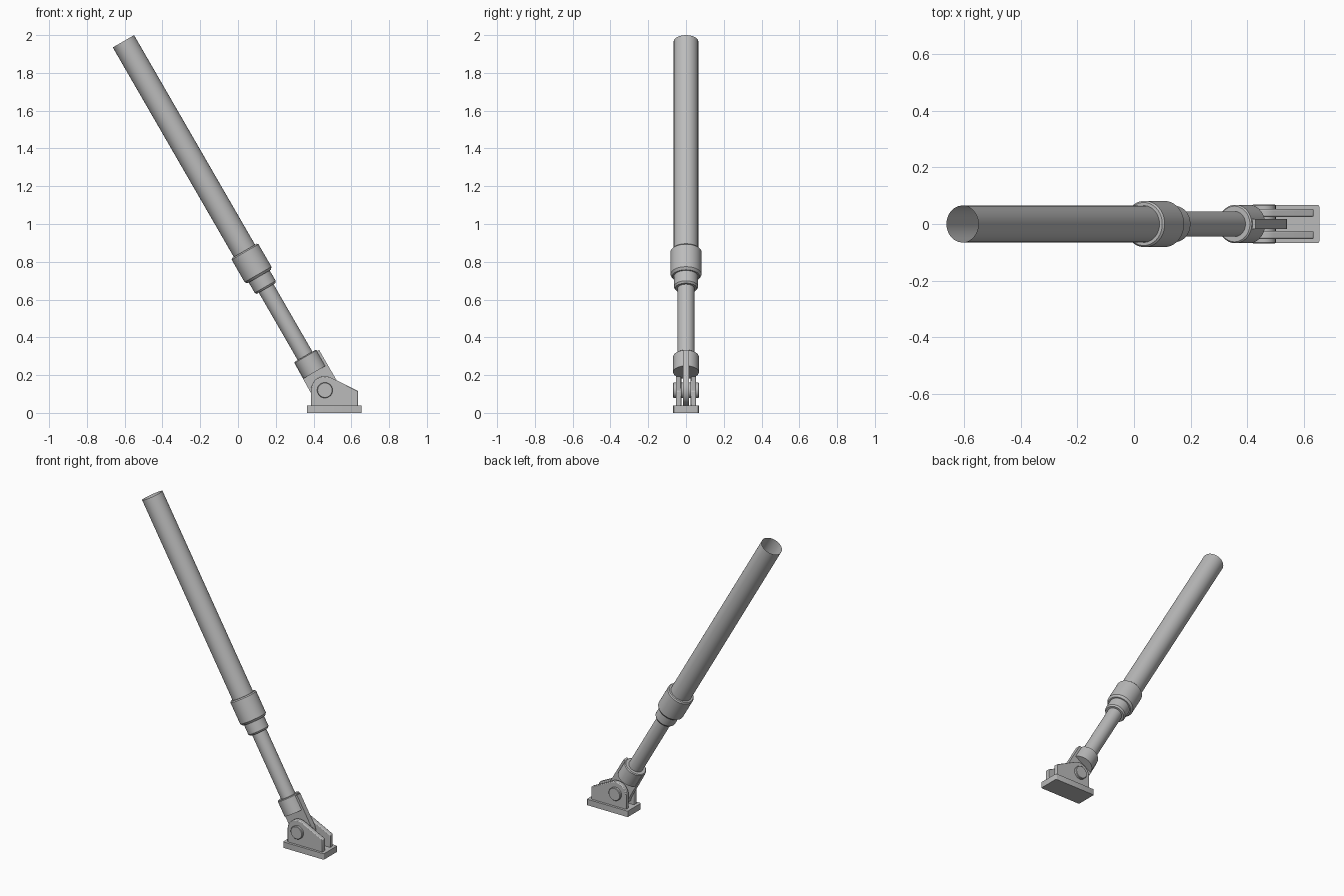
import bpy, bmesh, math
from mathutils import Matrix, Vector

if "Cube" in bpy.data.objects:
    bpy.data.objects.remove(bpy.data.objects["Cube"])

grey = bpy.data.materials.new("steel_grey")
grey.diffuse_color = (0.5, 0.5, 0.5, 1)
grey.use_nodes = True
grey.node_tree.nodes["Principled BSDF"].inputs["Base Color"].default_value = grey.diffuse_color

PIN = Vector((0.46, 0, 0.12))
# strut frame: origin at the pin, local z runs up along the leaning strut
STRUT = Matrix.Translation(PIN) @ Matrix.Rotation(math.radians(-30), 4, 'Y')


def finish(name, bm, matrix=Matrix(), bevel=0, fix=True):
    if fix:
        bmesh.ops.recalc_face_normals(bm, faces=bm.faces[:])
    mesh = bpy.data.meshes.new(name)
    bm.to_mesh(mesh)
    bm.free()
    mesh.materials.append(grey)
    ob = bpy.data.objects.new(name, mesh)
    bpy.context.collection.objects.link(ob)
    ob.matrix_world = matrix
    if bevel:
        mod = ob.modifiers.new("edge", 'BEVEL')
        mod.width = bevel
        mod.segments = 2
        mod.limit_method = 'ANGLE'
        mod.angle_limit = math.radians(40)
    bpy.ops.object.select_all(action='DESELECT')
    ob.select_set(True)
    bpy.context.view_layer.objects.active = ob
    bpy.ops.object.shade_smooth_by_angle(angle=math.radians(30))
    return ob


def lathe(name, profile, matrix=STRUT, n=48):
    """Spin (radius, height) points round the local z axis."""
    bm = bmesh.new()
    rings = []
    for r, z in profile:
        if r == 0:
            rings.append([bm.verts.new((0, 0, z))] * n)
        else:
            rings.append([bm.verts.new((r * math.cos(2 * math.pi * i / n),
                                        r * math.sin(2 * math.pi * i / n), z))
                          for i in range(n)])
    for a, b in zip(rings, rings[1:]):
        for i in range(n):
            j = (i + 1) % n
            quad = list(dict.fromkeys((a[i], a[j], b[j], b[i])))
            bm.faces.new(quad)
    return finish(name, bm, matrix)


def plate(name, outline, y0, y1, matrix=Matrix(), bevel=0):
    """Extrude an (x, z) outline from y0 to y1."""
    bm = bmesh.new()
    face = bm.faces.new([bm.verts.new((x, y0, z)) for x, z in outline])
    top = bmesh.ops.extrude_face_region(bm, geom=[face])
    verts = [v for v in top["geom"] if isinstance(v, bmesh.types.BMVert)]
    bmesh.ops.translate(bm, verts=verts, vec=(0, y1 - y0, 0))
    return finish(name, bm, matrix, bevel)


def arc(cx, cz, r, a0, a1, n=20):
    return [(cx + r * math.cos(math.radians(a0 + (a1 - a0) * i / n)),
             cz + r * math.sin(math.radians(a0 + (a1 - a0) * i / n)))
            for i in range(n + 1)]


# Telescoping strut, from the open upper tube down to the rod end
lathe("upper_tube", [(0.065, 0.80), (0.065, 2.133)])
lathe("sleeve", [(0.0, 0.852), (0.076, 0.852), (0.082, 0.845),
                 (0.082, 0.708), (0.072, 0.695), (0.0, 0.695)])
lathe("collar", [(0.0, 0.72), (0.064, 0.72), (0.064, 0.632),
                 (0.057, 0.622), (0.0, 0.622)])
lathe("rod", [(0.0, 0.65), (0.045, 0.65), (0.045, 0.15), (0.0, 0.15)])
lathe("rod_socket", [(0.0, 0.21), (0.063, 0.21), (0.068, 0.205),
                     (0.068, 0.11), (0.0, 0.11)])

# Lug blade that carries the pin eye
plate("lug", [(-0.068, 0.2), (-0.072, 0.0)] + arc(0, 0, 0.08, 195, 360) +
      [(0.08, 0.2)], -0.017, 0.017, STRUT)

# Mirrored bracket cheeks
cheek = ([(0.635, 0.03), (0.635, 0.116)] + arc(PIN.x, PIN.z, 0.074, 63, 180) +
         [(PIN.x - 0.074, 0.03)])
for side, name in ((-1, "front_cheek"), (1, "back_cheek")):
    plate(name, cheek, side * 0.025, side * 0.053, bevel=0.005)

# Pivot pin across the cheeks
lathe("pivot_pin", [(0.0, -0.069), (0.038, -0.069), (0.041, -0.066),
                    (0.041, 0.066), (0.038, 0.069), (0.0, 0.069)],
      Matrix.Translation(PIN) @ Matrix.Rotation(math.pi / 2, 4, 'X'))

# Base plate with softened corners
bm = bmesh.new()
bmesh.ops.create_cube(bm, size=1)
bmesh.ops.scale(bm, vec=(0.29, 0.136, 0.038), verts=bm.verts[:])
upright = [e for e in bm.edges
           if abs(e.verts[0].co.z - e.verts[1].co.z) > 0.01]
bmesh.ops.bevel(bm, geom=upright, offset=0.007, segments=3, profile=0.5,
                affect='EDGES')
finish("base_plate", bm, Matrix.Translation((0.51, 0, 0.019)))
